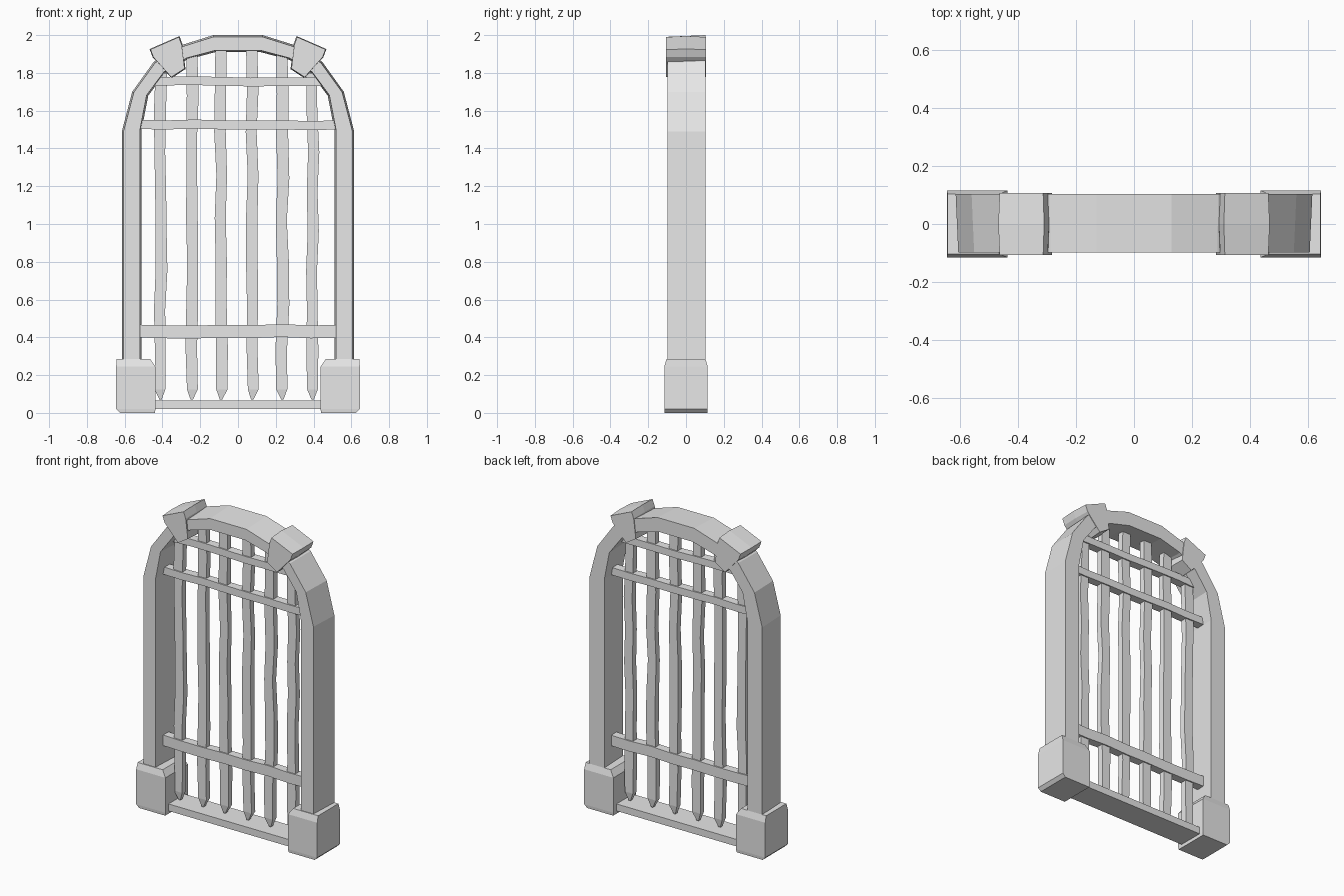
import bpy
import random
from mathutils import Vector

random.seed(4)
cube = bpy.data.objects.get("Cube")
if cube:
    bpy.data.objects.remove(cube, do_unlink=True)

stone = bpy.data.materials.new("grey_stone")
stone.use_nodes = True
GREY = (0.8, 0.8, 0.8, 1)
stone.diffuse_color = GREY
stone.node_tree.nodes["Principled BSDF"].inputs["Base Color"].default_value = GREY


def loft(name, rings):
    """Skin a row of equal-sized point rings and cap both ends."""
    n = len(rings[0])
    verts = [p for ring in rings for p in ring]
    faces = [tuple(range(n)), tuple(range(len(verts) - n, len(verts)))]
    for r in range(len(rings) - 1):
        for i in range(n):
            a, b = r * n + i, r * n + (i + 1) % n
            faces.append((a, b, b + n, a + n))
    mesh = bpy.data.meshes.new(name)
    mesh.from_pydata(verts, [], faces)
    mesh.materials.append(stone)
    obj = bpy.data.objects.new(name, mesh)
    bpy.context.collection.objects.link(obj)
    # make normals consistent
    import bmesh
    bm = bmesh.new()
    bm.from_mesh(mesh)
    bmesh.ops.recalc_face_normals(bm, faces=bm.faces)
    bm.to_mesh(mesh)
    bm.free()
    return obj


def rect(x0, x1, y0, y1, z):
    return [(x0, y0, z), (x1, y0, z), (x1, y1, z), (x0, y1, z)]


def wobble(amount=0.006):
    return random.uniform(-amount, amount)


# Arched frame: outer and inner outline of the right half, mirrored to the left
outer = [(0.615, 0.15), (0.615, 1.49), (0.56, 1.70), (0.445, 1.86), (0.29, 1.95), (0.13, 2.0)]
inner = [(0.51, 0.15), (0.51, 1.50), (0.475, 1.68), (0.385, 1.80), (0.27, 1.87), (0.12, 1.91)]
half = list(zip(outer, inner))
path = half + [((-o[0], o[1]), (-i[0], i[1])) for o, i in reversed(half)]
rings = []
for o, i in path:
    o, i = Vector(o), Vector(i)
    inset = (o - i).normalized() * 0.009
    fo, fi = o - inset, i + inset
    rings.append([(fo.x, -0.098, fo.y), (o.x, 0.103, o.y),
                  (i.x, 0.103, i.y), (fi.x, -0.098, fi.y)])
loft("arch_frame", rings)

# Foot blocks and wedge stones on both sides
wedge = [(0.468, 1.926), (0.31, 1.995), (0.294, 1.952),
         (0.278, 1.82), (0.352, 1.772), (0.452, 1.883)]
centre = Vector((0.375, 1.885))
for side, s in (("left", 1), ("right", -1)):
    loft(side + "_foot_block", [
        rect(s * 0.44, s * 0.625, -0.113, 0.113, 0.0),
        rect(s * 0.437, s * 0.645, -0.115, 0.115, 0.02),
        rect(s * 0.437, s * 0.645, -0.115, 0.115, 0.245),
        rect(s * 0.465, s * 0.643, -0.103, 0.103, 0.285)])
    rings = []
    for y, size in ((-0.107, 0.95), (0, 1.0), (0.107, 0.95)):
        pts = [centre + (Vector(p) - centre) * size for p in wedge]
        rings.append([(s * p.x, y, p.y) for p in pts])
    loft(side + "_wedge_stone", rings)

# Sill between the foot blocks
loft("sill", [rect(-0.46, 0.46, -0.083, 0.083, z) for z in (0.02, 0.065)])

# Upright bars with pointed lower ends
bars = [(-0.41, 1.80), (-0.245, 1.90), (-0.09, 1.94),
        (0.075, 1.94), (0.235, 1.91), (0.395, 1.80)]
for k, (x, top) in enumerate(bars):
    rings = [rect(x - 0.006, x + 0.006, -0.01, 0.01, 0.07)]
    steps = 9
    for j in range(steps):
        z = 0.125 + (top - 0.125) * j / (steps - 1)
        c, w = x + wobble(), 0.03 + wobble(0.002)
        rings.append(rect(c - w, c + w, -0.019, 0.019, z))
    loft("upright_bar_%d" % (k + 1), rings)

# Cross bars
for name, z, reach, h in (("lower", 0.432, 0.54, 0.034),
                          ("middle", 1.525, 0.54, 0.024),
                          ("upper", 1.755, 0.45, 0.023)):
    rings = []
    for j in range(8):
        x = reach * (2 * j / 7 - 1)
        c = z + wobble(0.004)
        rings.append([(x, -0.027, c - h), (x, 0.027, c - h),
                      (x, 0.027, c + h), (x, -0.027, c + h)])
    loft(name + "_cross_bar", rings)
